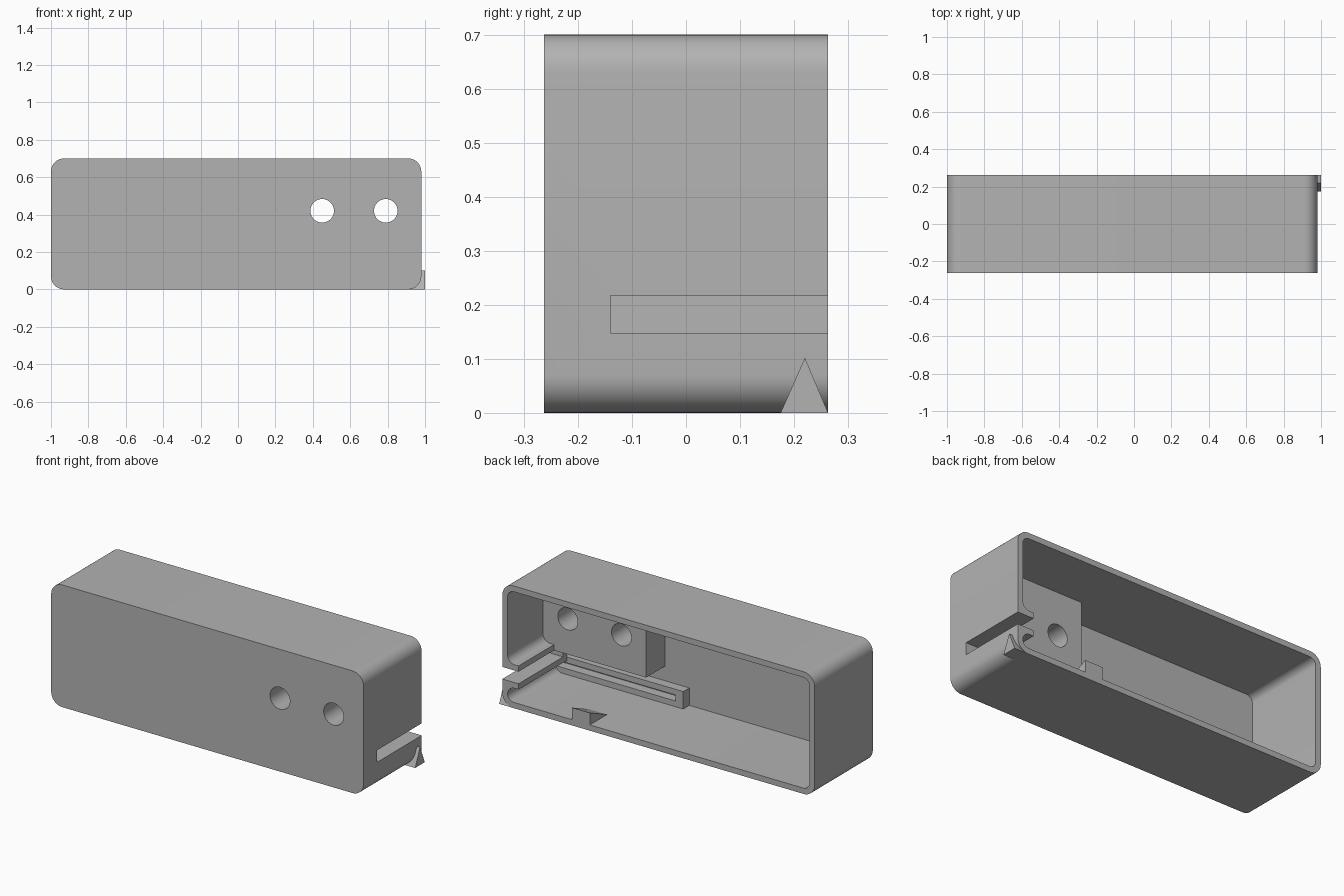
import bpy, bmesh, math
from mathutils import Vector

if "Cube" in bpy.data.objects:
    bpy.data.objects.remove(bpy.data.objects["Cube"], do_unlink=True)

grey = bpy.data.materials.new("plain_grey")
grey.use_nodes = True
COLOUR = (0.45, 0.45, 0.45, 1)
grey.diffuse_color = COLOUR
grey.node_tree.nodes["Principled BSDF"].inputs["Base Color"].default_value = COLOUR

# Main dimensions
LEFT, RIGHT, HEIGHT, DEPTH, WALL = 0.98, -1.0, 0.70, 0.263, 0.033
INNER_FRONT = -DEPTH + WALL
SLOT_LOW, SLOT_HIGH, SLOT_END = 0.148, 0.217, -0.14
GUIDE_X = 0.877


def prism(name, outline, start, end, axis="y"):
    """Extrude an outline: (x, z) along y, or (y, z) along x."""
    bm = bmesh.new()
    place = (lambda a, b, t: (a, t, b)) if axis == "y" else (lambda a, b, t: (t, a, b))
    face = bm.faces.new([bm.verts.new(place(a, b, start)) for a, b in outline])
    move = Vector(place(0, 0, end - start))
    ext = bmesh.ops.extrude_face_region(bm, geom=[face])["geom"]
    bmesh.ops.translate(bm, vec=move, verts=[g for g in ext if isinstance(g, bmesh.types.BMVert)])
    bmesh.ops.recalc_face_normals(bm, faces=bm.faces)
    mesh = bpy.data.meshes.new(name)
    bm.to_mesh(mesh)
    bm.free()
    mesh.materials.append(grey)
    obj = bpy.data.objects.new(name, mesh)
    bpy.context.collection.objects.link(obj)
    return obj


def arc(cx, cz, r, a0, a1, steps=10):
    angles = [math.radians(a0 + (a1 - a0) * i / steps) for i in range(steps + 1)]
    return [(cx + r * math.cos(a), cz + r * math.sin(a)) for a in angles]


def rounded(x0, x1, z0, z1, r):
    return (arc(x1 - r, z1 - r, r, 0, 90) + arc(x0 + r, z1 - r, r, 90, 180)
            + arc(x0 + r, z0 + r, r, 180, 270) + arc(x1 - r, z0 + r, r, 270, 360))


def box(name, x0, x1, y0, y1, z0, z1):
    return prism(name, [(x0, z0), (x1, z0), (x1, z1), (x0, z1)], y0, y1)


def cut(obj, *cutters):
    for cutter in cutters:
        mod = obj.modifiers.new("cut", "BOOLEAN")
        mod.operation, mod.solver, mod.object = "DIFFERENCE", "EXACT", cutter


# Cutters
cavity = prism("cavity_cutter", rounded(RIGHT + WALL, LEFT - WALL, WALL, HEIGHT - WALL, 0.04),
               INNER_FRONT, 0.4)
slot = box("slot_cutter", 0.8, 1.1, SLOT_END, 0.4, SLOT_LOW, SLOT_HIGH)
holes = [prism("hole_cutter", arc(x, 0.42, 0.063, 0, 360, 40)[:-1], -0.4, 0.2)
         for x in (0.45, 0.79)]
groove = box("groove_cutter", 0.19, 0.94, INNER_FRONT, 0, 0.066, 0.1)
cutters = [cavity, slot, groove] + holes

# Open-backed case
case = prism("case_shell", rounded(RIGHT, LEFT, 0, HEIGHT, 0.07), -DEPTH, DEPTH)
cut(case, cavity, slot, *holes)

# Drilled block behind the front holes
block = box("drilled_block", 0.293, LEFT - WALL, INNER_FRONT, -0.058, SLOT_HIGH, HEIGHT - WALL)
cut(block, *holes)

# Grooved rail along the floor
rail = box("board_rail", 0.14, LEFT - WALL, INNER_FRONT, -0.175, WALL, 0.133)
cut(rail, groove)

# Filleted guides above and below the side slot, mirrored about its middle
inner = LEFT - WALL
r = 0.045
top = SLOT_HIGH + WALL
upper = [(inner, SLOT_HIGH), (GUIDE_X, SLOT_HIGH), (GUIDE_X, top)]
upper += arc(inner - r, top + r, r, 270, 360)
lower = [(x, SLOT_LOW + SLOT_HIGH - z) for x, z in upper]
for name, outline in (("upper_slot_guide", upper), ("lower_slot_guide", lower)):
    prism(name, outline, SLOT_END - WALL, DEPTH)
box("slot_end_stop", GUIDE_X, inner, SLOT_END - WALL, SLOT_END, SLOT_LOW, SLOT_HIGH)

# Ramped catch on the floor
prism("floor_catch", [(0.107, WALL), (DEPTH, WALL), (DEPTH, 0.102)], 0.425, 0.539, "x")

# Triangular foot outside the left wall
foot = prism("side_foot", [(0.175, 0), (DEPTH, 0), (0.22, 0.102)], 0.91, 1.0, "x")
cut(foot, cavity)

# Apply the cuts and shade
bpy.context.view_layer.update()
depsgraph = bpy.context.evaluated_depsgraph_get()
for obj in (case, block, rail, foot):
    mesh = bpy.data.meshes.new_from_object(obj.evaluated_get(depsgraph))
    obj.modifiers.clear()
    obj.data = mesh
for cutter in cutters:
    bpy.data.objects.remove(cutter, do_unlink=True)
bpy.ops.object.select_all(action="DESELECT")
for obj in (case, block):
    obj.select_set(True)
    bpy.context.view_layer.objects.active = obj
bpy.ops.object.shade_smooth_by_angle(angle=math.radians(30))
